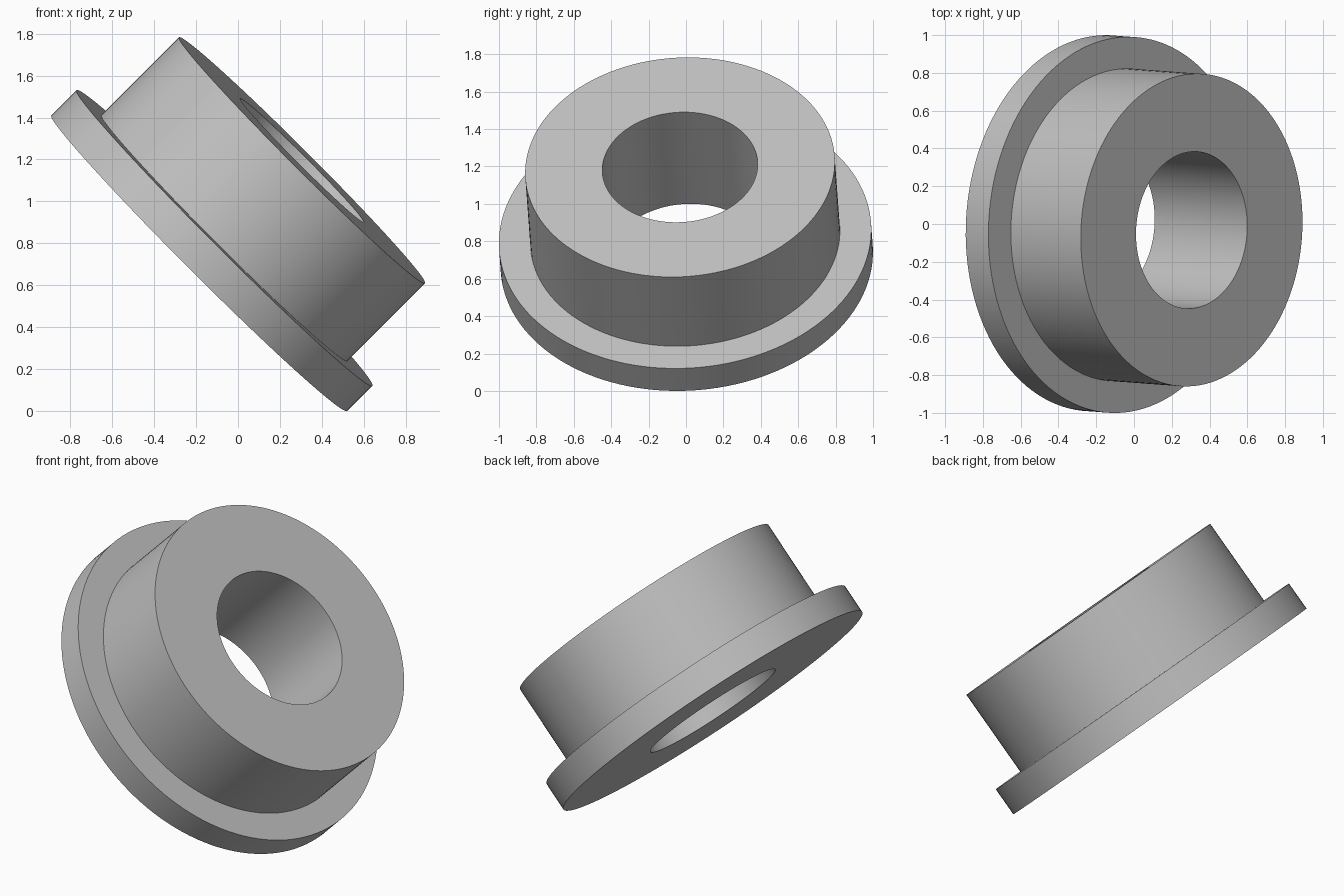
import bpy
import bmesh
import math
from mathutils import Matrix, Vector

if "Cube" in bpy.data.objects:
    bpy.data.objects.remove(bpy.data.objects["Cube"], do_unlink=True)

SEGMENTS = 128
BORE, BOSS, FLANGE = 0.416, 0.829, 0.997     # radii
FLANGE_THICKNESS, LENGTH = 0.17, 0.694       # measured along the axis
AXIS = Vector((0.706, -0.052, 0.706)).normalized()
BASE_CENTRE = Vector((-0.185, 0.004, 0.706))

# Plain grey material
grey = bpy.data.materials.new("light grey")
grey.use_nodes = True
colour = (0.53, 0.53, 0.53, 1)
grey.diffuse_color = colour
grey.node_tree.nodes["Principled BSDF"].inputs["Base Color"].default_value = colour

# Closed cross-section: bore, flange, then boss
profile = [(BORE, 0), (FLANGE, 0), (FLANGE, FLANGE_THICKNESS),
           (BOSS, FLANGE_THICKNESS), (BOSS, LENGTH), (BORE, LENGTH)]
bm = bmesh.new()
verts = [bm.verts.new((r, 0, z)) for r, z in profile]
edges = [bm.edges.new((v, verts[(i + 1) % len(verts)])) for i, v in enumerate(verts)]

# Revolve the section around the axis
bmesh.ops.spin(bm, geom=verts + edges, cent=(0, 0, 0), axis=(0, 0, 1),
               angle=math.tau, steps=SEGMENTS, use_merge=True)
bmesh.ops.remove_doubles(bm, verts=bm.verts, dist=0.0001)
bmesh.ops.recalc_face_normals(bm, faces=bm.faces)

# Tilt the bushing so it rests on the flange rim
tilt = Vector((0, 0, 1)).rotation_difference(AXIS).to_matrix().to_4x4()
bm.transform(Matrix.Translation(BASE_CENTRE) @ tilt)

mesh = bpy.data.meshes.new("flanged_bushing")
bm.to_mesh(mesh)
bm.free()
mesh.materials.append(grey)
bushing = bpy.data.objects.new("flanged_bushing", mesh)
bpy.context.collection.objects.link(bushing)

# Smooth round walls with crisp rims
bpy.ops.object.select_all(action='DESELECT')
bushing.select_set(True)
bpy.context.view_layer.objects.active = bushing
bpy.ops.object.shade_smooth_by_angle(angle=math.radians(30))
